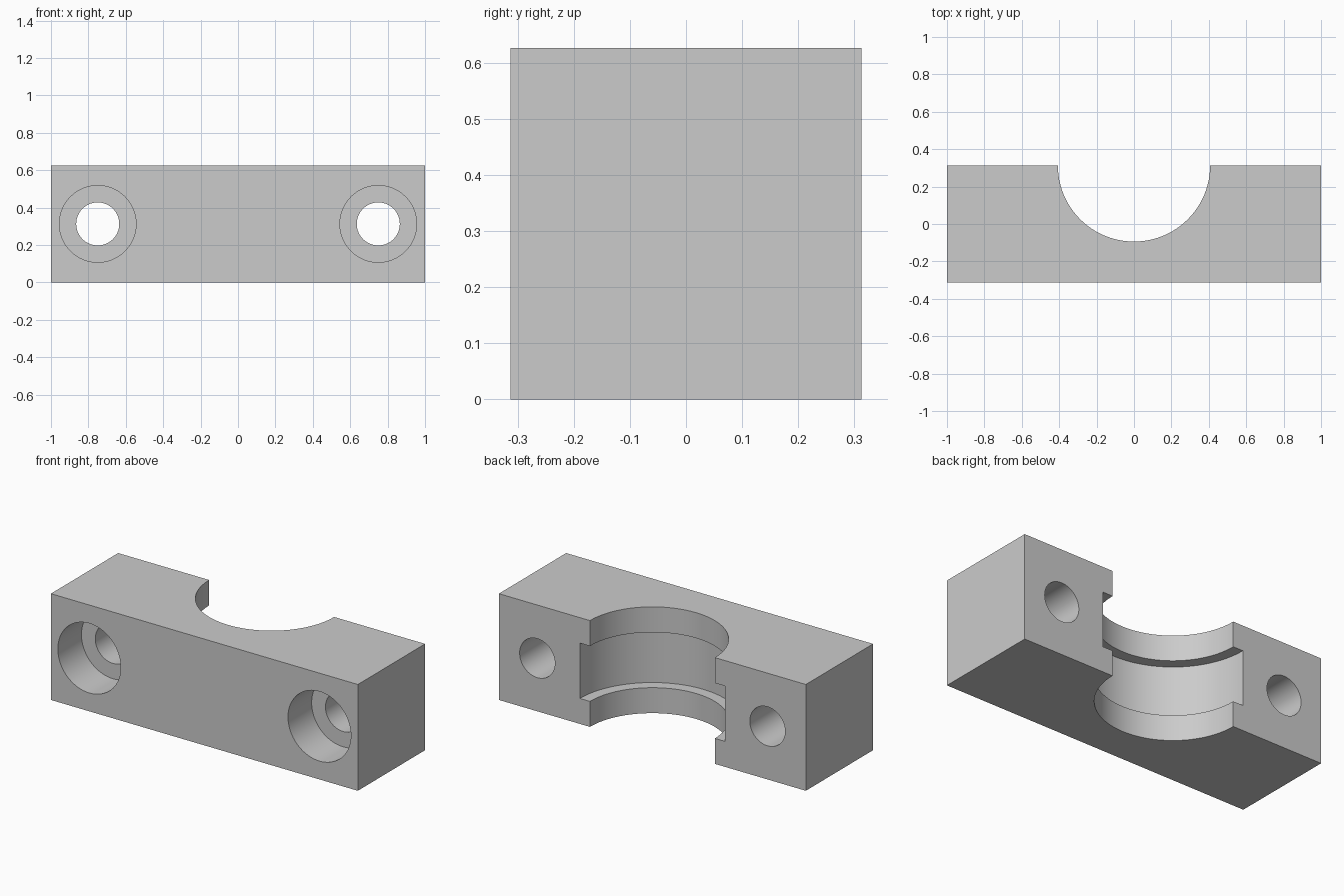
import bpy
import math

if "Cube" in bpy.data.objects:
    bpy.data.objects.remove(bpy.data.objects["Cube"])

H = 0.313          # half depth, also the mid height
HEIGHT = 2 * H

grey = bpy.data.materials.new("grey")
grey.diffuse_color = (0.6, 0.6, 0.6, 1)
grey.use_nodes = True
grey.node_tree.nodes["Principled BSDF"].inputs["Base Color"].default_value = grey.diffuse_color

# Main block
bpy.ops.mesh.primitive_cube_add(size=1, location=(0, 0, H))
block = bpy.context.object
block.name = "clamp_block"
block.scale = (2, 2 * H, HEIGHT)
bpy.ops.object.transform_apply(location=True, rotation=True, scale=True)
block.data.materials.append(grey)


def cutter(name, radius, start, end, along_y=False, x=0.0):
    """Round cutter along z (at the back face) or along y (at mid height)."""
    mid = (start + end) / 2
    loc = (x, mid, H) if along_y else (x, H, mid)
    rot = (math.pi / 2, 0, 0) if along_y else (0, 0, 0)
    bpy.ops.mesh.primitive_cylinder_add(vertices=96, radius=radius, depth=end - start,
                                        location=loc, rotation=rot)
    ob = bpy.context.object
    ob.name = name
    ob.hide_render = True
    ob.data.materials.append(grey)
    return ob


# Half-round bore with a wider groove in the middle
cutters = [cutter("bore_cutter", 0.407, -0.2, HEIGHT + 0.2),
           cutter("groove_cutter", 0.472, 0.15, HEIGHT - 0.15)]

# Counterbored bolt holes on both sides
for x in (-0.75, 0.75):
    cutters.append(cutter("bolt_hole_cutter", 0.115, -0.6, 0.6, True, x))
    cutters.append(cutter("counterbore_cutter", 0.205, -0.6, -H + 0.22, True, x))

# Cut everything out of the block
bpy.ops.object.select_all(action='DESELECT')
bpy.context.view_layer.objects.active = block
block.select_set(True)
for c in cutters:
    mod = block.modifiers.new(c.name, 'BOOLEAN')
    mod.operation = 'DIFFERENCE'
    mod.solver = 'EXACT'
    mod.object = c
    bpy.ops.object.modifier_apply(modifier=mod.name)
for c in cutters:
    bpy.data.objects.remove(c, do_unlink=True)

bpy.ops.object.shade_smooth_by_angle(angle=math.radians(30))
